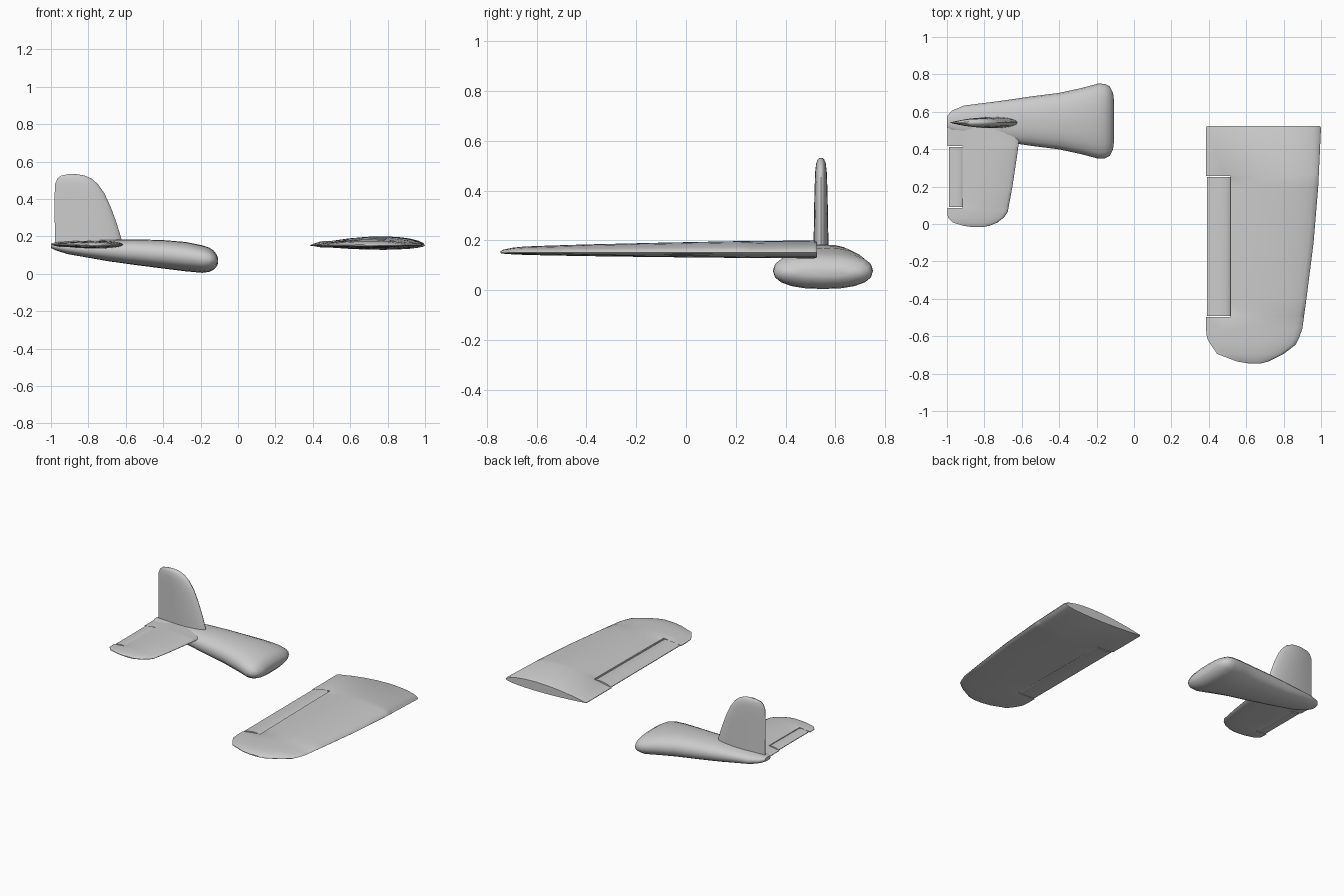
import bpy, bmesh, math


def loft(name, rings):
    # Skin closed rings of equal length and cap both ends
    bm = bmesh.new()
    rows = [[bm.verts.new(p) for p in ring] for ring in rings]
    n = len(rows[0])
    for a, b in zip(rows, rows[1:]):
        for i in range(n):
            j = (i + 1) % n
            bm.faces.new((a[i], a[j], b[j], b[i]))
    bm.faces.new(rows[0])
    bm.faces.new(rows[-1])
    bmesh.ops.recalc_face_normals(bm, faces=bm.faces)
    mesh = bpy.data.meshes.new(name)
    bm.to_mesh(mesh)
    bm.free()
    ob = bpy.data.objects.new(name, mesh)
    bpy.context.collection.objects.link(ob)
    bpy.ops.object.select_all(action='DESELECT')
    ob.select_set(True)
    bpy.context.view_layer.objects.active = ob
    bpy.ops.object.shade_smooth_by_angle(angle=math.radians(40))
    return ob


def foil(u):
    # Unit thickness curve, u = 0 trailing edge, u = 1 leading edge
    s = 1 - u
    return max(s, 0) ** 0.6 * u / 0.347


def station_at(table, v):
    for a, b in zip(table, table[1:]):
        if b[0] <= v <= a[0]:
            t = (a[0] - v) / (a[0] - b[0])
            return tuple(p + (q - p) * t for p, q in zip(a, b))
    return table[-1]


def panel(name, table, centre, slot=None, upright=False, n=9):
    # Station: span, trailing x, leading x, rise above centre, drop below
    rows = [(s, s[1]) for s in table]
    if slot:
        hi, lo, cut = slot
        rows = [(s, cut if lo < s[0] < hi else s[1]) for s in table]
        for v, inside in ((hi, -1), (lo, 1)):
            s = station_at(table, v)
            rows += [(s, s[1]), ((v + inside * 0.0005,) + s[1:], cut)]
        rows.sort(key=lambda r: -r[0][0])
    rings = []
    for (v, te, le, up, down), start in rows:
        c = (start - te) / (le - te)
        us = [c + (1 - c) * math.sin(math.pi / 2 * k / n) for k in range(n + 1)]
        pts = [(u, up * foil(u) + 0.002) for u in us[:-1]] + [(1, 0)]
        pts += [(u, -down * foil(u) - 0.002) for u in reversed(us[:-1])]
        ring = []
        for u, h in pts:
            x = te + (le - te) * u
            ring.append((x, centre + h, v) if upright else (x, v, centre + h))
        rings.append(ring)
    return loft(name, rings)


# Main wing and its aileron
wing = [
    (0.525, 0.392, 0.992, 0.040, 0.018), (0.515, 0.385, 1.0, 0.046, 0.022),
    (0.2, 0.385, 0.985, 0.043, 0.020), (-0.1, 0.385, 0.96, 0.037, 0.017),
    (-0.4, 0.385, 0.922, 0.030, 0.013), (-0.56, 0.385, 0.90, 0.025, 0.010),
    (-0.61, 0.39, 0.882, 0.023, 0.009), (-0.645, 0.41, 0.865, 0.022, 0.008),
    (-0.695, 0.445, 0.80, 0.017, 0.006), (-0.735, 0.55, 0.72, 0.009, 0.003),
    (-0.745, 0.61, 0.68, 0.002, 0.001)]
panel("main_wing", wing, 0.152, slot=(0.257, -0.498, 0.516))
panel("aileron", [
    (0.252, 0.391, 0.524, 0.021, 0.012),
    (-0.492, 0.391, 0.519, 0.014, 0.007)], 0.153)

# Tailplane and its elevator
tail = [
    (0.545, -0.998, -0.605, 0.021, 0.019), (0.4, -0.998, -0.62, 0.020, 0.018),
    (0.2, -0.998, -0.65, 0.017, 0.015), (0.065, -0.998, -0.675, 0.014, 0.012),
    (0.035, -0.995, -0.695, 0.012, 0.010), (0.008, -0.97, -0.73, 0.009, 0.008),
    (-0.010, -0.91, -0.775, 0.005, 0.005), (-0.017, -0.86, -0.81, 0.001, 0.001)]
panel("tailplane", tail, 0.155, slot=(0.418, 0.085, -0.918))
panel("elevator", [
    (0.413, -0.990, -0.912, 0.011, 0.010),
    (0.091, -0.990, -0.914, 0.008, 0.007)], 0.155)

# Upright fin
fin = [
    (0.532, -0.91, -0.86, 0.003, 0.003), (0.525, -0.945, -0.82, 0.011, 0.011),
    (0.510, -0.965, -0.785, 0.017, 0.017), (0.480, -0.978, -0.75, 0.021, 0.021),
    (0.43, -0.98, -0.714, 0.023, 0.023), (0.36, -0.98, -0.682, 0.025, 0.025),
    (0.28, -0.98, -0.652, 0.026, 0.026), (0.20, -0.978, -0.627, 0.028, 0.028),
    (0.145, -0.978, -0.615, 0.028, 0.028)]
panel("fin", fin, 0.542, upright=True)

# Rear fuselage: x, centre y, half width, bottom z, top z
sections = [
    (-1.0, 0.545, 0.03, 0.138, 0.162), (-0.975, 0.55, 0.055, 0.125, 0.168),
    (-0.91, 0.55, 0.083, 0.105, 0.174), (-0.7, 0.55, 0.110, 0.068, 0.183),
    (-0.55, 0.55, 0.132, 0.047, 0.184), (-0.4, 0.55, 0.151, 0.028, 0.180),
    (-0.28, 0.55, 0.177, 0.013, 0.170), (-0.19, 0.55, 0.201, 0.005, 0.152),
    (-0.155, 0.55, 0.199, 0.010, 0.140), (-0.13, 0.55, 0.186, 0.022, 0.124),
    (-0.112, 0.55, 0.150, 0.042, 0.099), (-0.107, 0.55, 0.11, 0.057, 0.083)]
rings = []
for x, cy, w, lo, hi in sections:
    ring = []
    for k in range(20):
        a = 2 * math.pi * k / 20
        c, s = math.cos(a), math.sin(a)
        py = math.copysign(abs(c) ** 0.85, c)
        pz = math.copysign(abs(s) ** 0.85, s)
        ring.append((x, cy + w * py, (lo + hi) / 2 + (hi - lo) / 2 * pz))
    rings.append(ring)
loft("rear_fuselage", rings)
